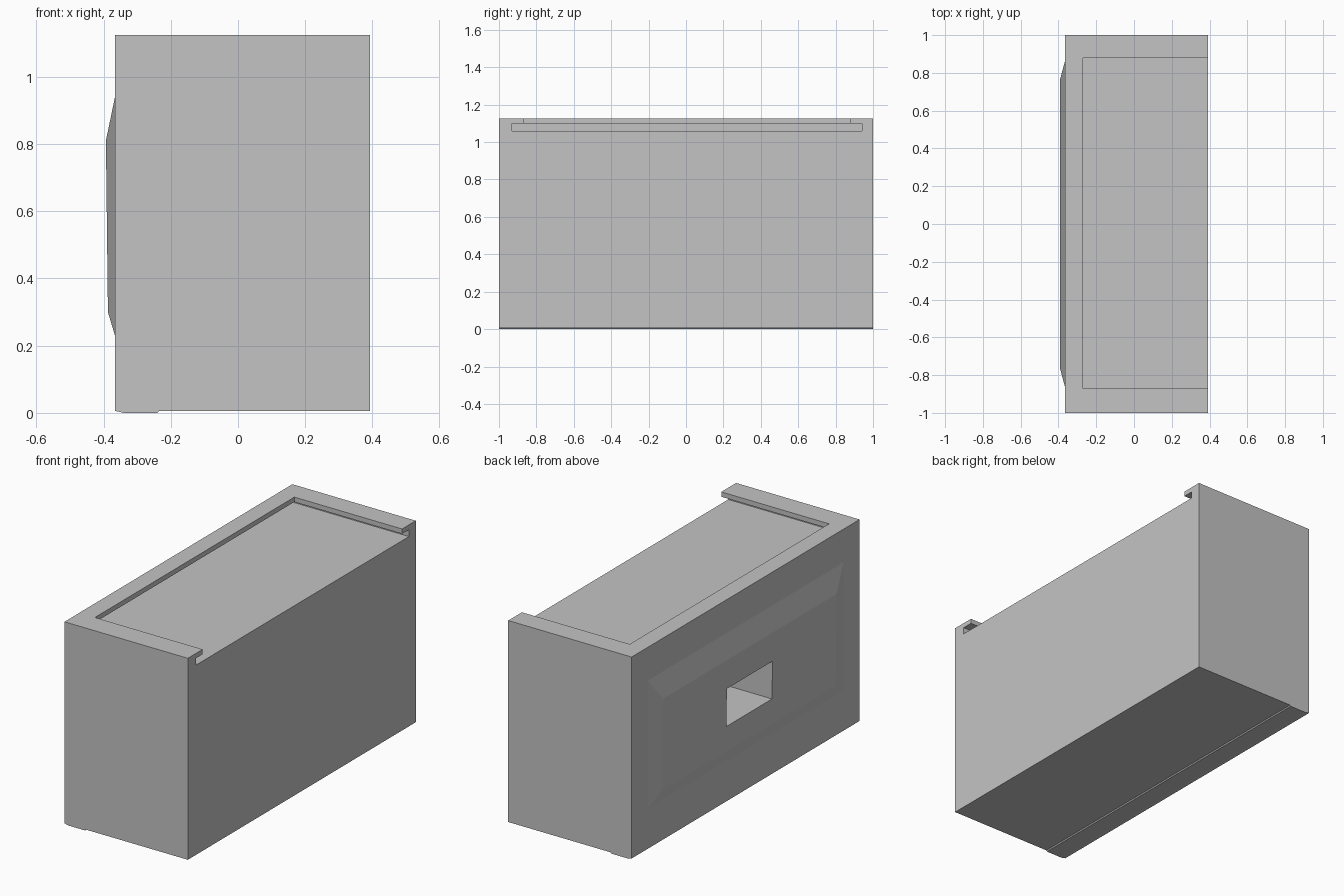
import bpy
import bmesh

cube = bpy.data.objects.get("Cube")
if cube:
    bpy.data.objects.remove(cube, do_unlink=True)

grey = bpy.data.materials.new("plain grey")
grey.use_nodes = True
grey.diffuse_color = (0.55, 0.55, 0.55, 1)
grey.node_tree.nodes["Principled BSDF"].inputs["Base Color"].default_value = grey.diffuse_color


def loft(name, rings):
    """Closed solid through matching rings of points."""
    bm = bmesh.new()
    loops = [[bm.verts.new(p) for p in ring] for ring in rings]
    for a, b in zip(loops, loops[1:]):
        for i in range(len(a)):
            j = (i + 1) % len(a)
            bm.faces.new((a[i], a[j], b[j], b[i]))
    bm.faces.new(loops[0])
    bm.faces.new(loops[-1])
    bmesh.ops.recalc_face_normals(bm, faces=bm.faces)
    mesh = bpy.data.meshes.new(name)
    bm.to_mesh(mesh)
    bm.free()
    mesh.materials.append(grey)
    obj = bpy.data.objects.new(name, mesh)
    bpy.context.collection.objects.link(obj)
    return obj


def rect(x, y0, y1, z0, z1):
    return [(x, y0, z0), (x, y1, z0), (x, y1, z1), (x, y0, z1)]


def box(name, x0, x1, y0, y1, z0, z1):
    return loft(name, [rect(x0, y0, y1, z0, z1), rect(x1, y0, y1, z0, z1)])


def combine(target, tool, operation):
    mod = target.modifiers.new(tool.name, 'BOOLEAN')
    mod.operation = operation
    mod.solver = 'EXACT'
    mod.object = tool
    bpy.context.view_layer.objects.active = target
    bpy.ops.object.modifier_apply(modifier=mod.name)
    bpy.data.objects.remove(tool, do_unlink=True)


left, right, top, base = 0.392, -0.366, 1.125, 0.006

# Block with a very low ridge under one long edge
profile = [(left, base), (left, top), (right, top), (right, base),
           (-0.34, 0.0), (-0.24, 0.0), (-0.235, base)]
body = loft("box_body", [[(x, y, z) for x, z in profile] for y in (-1, 1)])

# Shallow bevelled panel on the right side
panel = loft("side_panel", [
    rect(-0.32, -0.86, 0.86, 0.23, 0.94),
    rect(right, -0.86, 0.86, 0.23, 0.94),
    [(-0.387, -0.76, 0.30), (-0.387, 0.76, 0.30),
     (-0.393, 0.76, 0.81), (-0.393, -0.76, 0.81)]])
combine(body, panel, 'UNION')

# Undercut lid slot, open at the left side
combine(body, box("slot_groove", -0.33, 0.5, -0.93, 0.94, 1.06, 1.098), 'DIFFERENCE')
combine(body, box("slot_neck", -0.27, 0.5, -0.87, 0.88, 1.08, 1.2), 'DIFFERENCE')

# Rectangular pocket through the panel
combine(body, box("pocket", -0.5, 0.1, -0.2, 0.2, 0.44, 0.65), 'DIFFERENCE')
